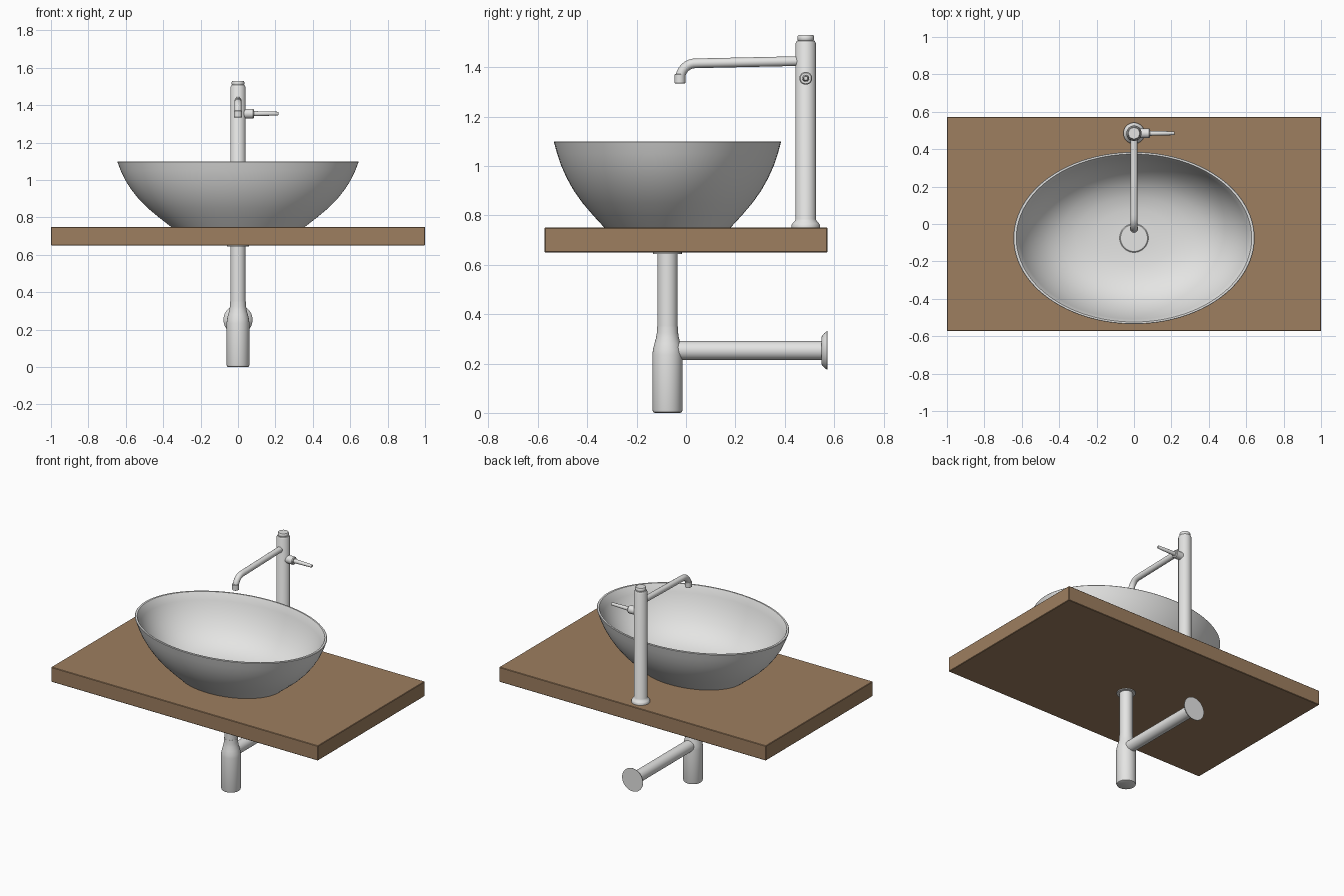
import bpy, bmesh, math
from mathutils import Matrix, Vector

if "Cube" in bpy.data.objects:
    bpy.data.objects.remove(bpy.data.objects["Cube"])


def material(name, rgb):
    m = bpy.data.materials.new(name)
    m.diffuse_color = (*rgb, 1)
    m.use_nodes = True
    m.node_tree.nodes["Principled BSDF"].inputs["Base Color"].default_value = m.diffuse_color
    return m


GREY = material("pale_grey", (0.78, 0.78, 0.77))
WOOD = material("brown_wood", (0.34, 0.21, 0.115))


def finish(name, bm, mat, angle=35):
    bmesh.ops.recalc_face_normals(bm, faces=bm.faces[:])
    me = bpy.data.meshes.new(name)
    bm.to_mesh(me)
    bm.free()
    me.materials.append(mat)
    ob = bpy.data.objects.new(name, me)
    bpy.context.collection.objects.link(ob)
    bpy.ops.object.select_all(action='DESELECT')
    bpy.context.view_layer.objects.active = ob
    ob.select_set(True)
    bpy.ops.object.shade_smooth_by_angle(angle=math.radians(angle))
    return ob


def lathe(name, profile, origin, axis=(0, 0, 1), seg=48, sx=1.0, sy=1.0):
    """Turn (radius, height) points around an axis, capping both ends."""
    bm = bmesh.new()
    rings = []
    for r, h in profile:
        rings.append([bm.verts.new((sx * r * math.cos(2 * math.pi * i / seg),
                                    sy * r * math.sin(2 * math.pi * i / seg), h))
                      for i in range(seg)])
    for a, b in zip(rings, rings[1:]):
        for i in range(seg):
            j = (i + 1) % seg
            bm.faces.new((a[i], a[j], b[j], b[i]))
    bm.faces.new(rings[0])
    bm.faces.new(rings[-1])
    rot = Vector((0, 0, 1)).rotation_difference(Vector(axis)).to_matrix().to_4x4()
    bm.transform(Matrix.Translation(origin) @ rot)
    return finish(name, bm, GREY)


DRAIN_Y = -0.075
TAP_Y = 0.485

# Counter slab
bm = bmesh.new()
bmesh.ops.create_cube(bm, size=1)
bm.transform(Matrix.Translation((0, 0, 0.70)) @ Matrix.Diagonal((2, 1.146, 0.10, 1)))
bmesh.ops.bevel(bm, geom=bm.edges[:], offset=0.003, segments=1, affect='EDGES')
finish("counter", bm, WOOD)

# Oval vessel basin: outer wall up, over the rim, inner wall down
outer = [(.555, .75), (.655, .80), (.748, .85), (.825, .90),
         (.886, .95), (.935, 1.0), (.972, 1.05), (1.0, 1.097)]
rim = [(.996, 1.10), (.976, 1.10), (.972, 1.097)]
inner = [(.943, 1.05), (.905, 1.0), (.855, .95), (.79, .90), (.71, .855),
         (.61, .818), (.48, .79), (.33, .775), (.16, .77)]
lathe("basin", outer + rim + inner, (0, DRAIN_Y, 0), seg=96, sx=0.645, sy=0.46)

# Drain cover in the bowl
lathe("drain_cover", [(.077, .762), (.077, .778), (.072, .782)], (0, DRAIN_Y, 0))

# Waste pipe, bottle trap and wall outlet
lathe("waste_flange", [(.058, .644), (.058, .652)], (0, DRAIN_Y, 0))
lathe("waste_pipe", [(.041, .34), (.041, .65)], (0, DRAIN_Y, 0))
lathe("bottle_trap", [(.052, 0), (.058, .003), (.061, .012), (.061, .235), (.059, .255),
                      (.053, .28), (.046, .305), (.043, .325), (.042, .35)], (0, DRAIN_Y, 0))
lathe("outlet_pipe", [(.038, -.05), (.038, .56)], (0, 0, .253), axis=(0, 1, 0))
lathe("wall_flange", [(.045, .548), (.058, .550), (.070, .560), (.078, .571), (.078, .573)],
      (0, 0, .253), axis=(0, 1, 0))

# Tall tap body with flared base and cap
lathe("tap_body", [(.057, .75), (.057, .762), (.053, .768), (.045, .776), (.041, .785),
                   (.041, 1.497), (.036, 1.507), (.032, 1.509), (.034, 1.512),
                   (.034, 1.524), (.030, 1.530)], (0, TAP_Y, 0))

# Spout swept along a bent path
cu = bpy.data.curves.new("spout_path", 'CURVE')
cu.dimensions = '3D'
cu.bevel_depth = 0.0195
cu.bevel_resolution = 6
cu.use_fill_caps = True
path = [(TAP_Y - .02, 1.425), (.05, 1.416)]
for k in range(1, 9):
    a = math.radians(90 + 10.5 * k)
    path.append((.04 + .064 * math.cos(a), 1.352 + .064 * math.sin(a)))
sp = cu.splines.new('POLY')
sp.points.add(len(path) - 1)
for p, (y, z) in zip(sp.points, path):
    p.co = (0, y, z, 1)
tmp = bpy.data.objects.new("spout_path", cu)
bpy.context.collection.objects.link(tmp)
bm = bmesh.new()
bm.from_mesh(tmp.to_mesh())
bpy.data.objects.remove(tmp)
finish("spout", bm, GREY)
lathe("spout_tip", [(.019, 1.334), (.022, 1.336), (.022, 1.370), (.018, 1.373)], (0, -.025, 0))

# Side lever
lathe("lever_hub", [(.026, .02), (.026, .08), (.022, .085)], (0, TAP_Y, 1.355), axis=(1, 0, 0))
lathe("lever", [(.014, .08), (.013, .10), (.010, .213), (.008, .216)],
      (0, TAP_Y, 1.355), axis=(1, 0, 0), seg=24)
